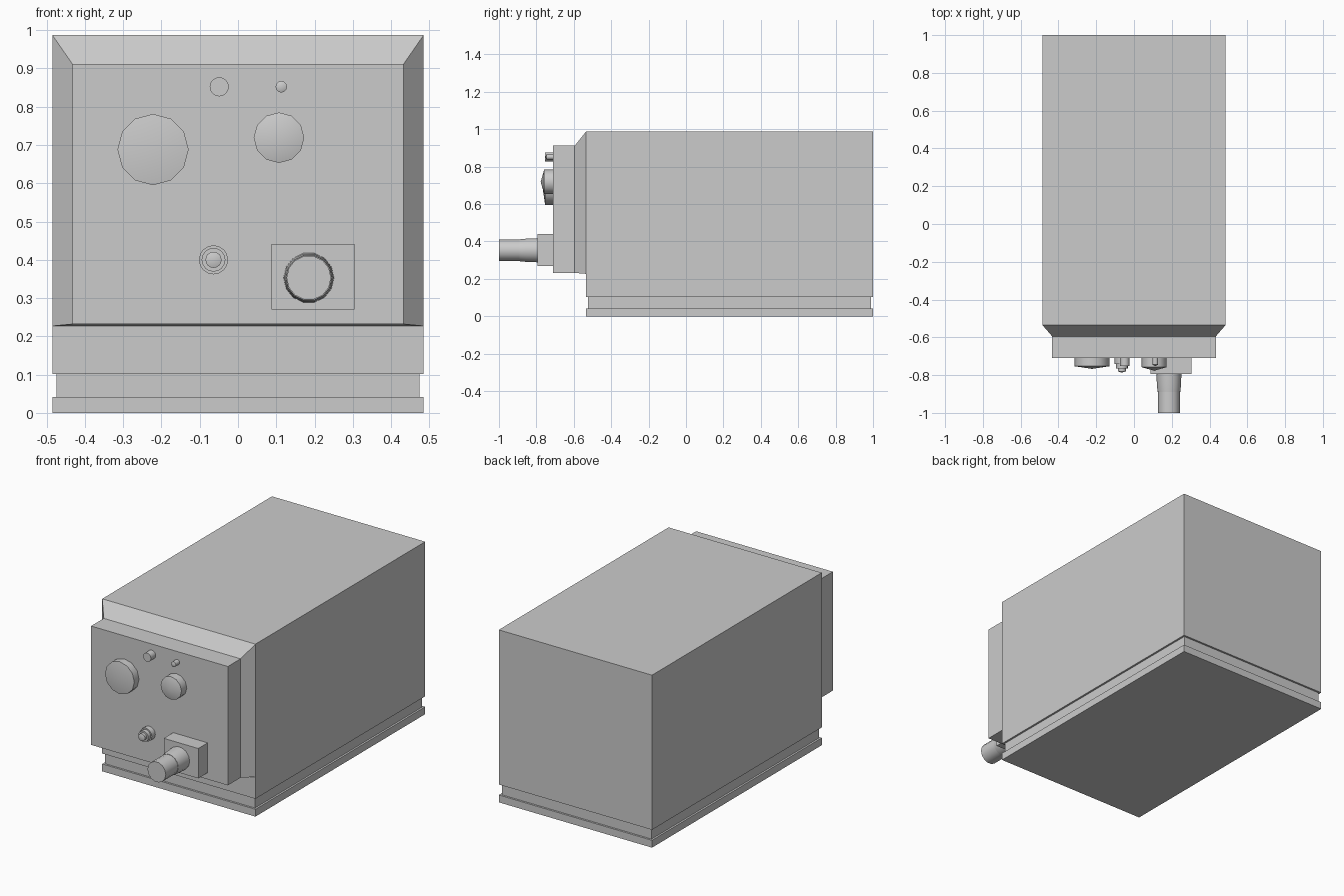
import bpy, bmesh
from math import cos, sin, tau, radians

if "Cube" in bpy.data.objects:
    bpy.data.objects.remove(bpy.data.objects["Cube"])


def loft(name, rings, smooth=False, start_cap=True):
    """Skin a list of rings; a ring holding one point closes to a tip."""
    bm = bmesh.new()
    loops = [[bm.verts.new(p) for p in ring] for ring in rings]
    for a, b in zip(loops, loops[1:]):
        n = len(a)
        for i in range(n):
            j = (i + 1) % n
            if len(b) == 1:
                bm.faces.new((a[i], a[j], b[0]))
            else:
                bm.faces.new((a[i], a[j], b[j], b[i]))
    if start_cap:
        bm.faces.new(loops[0][::-1])
    if len(loops[-1]) > 1:
        bm.faces.new(loops[-1])
    bmesh.ops.recalc_face_normals(bm, faces=bm.faces)
    mesh = bpy.data.meshes.new(name)
    bm.to_mesh(mesh)
    bm.free()
    obj = bpy.data.objects.new(name, mesh)
    bpy.context.collection.objects.link(obj)
    if smooth:
        bpy.ops.object.select_all(action='DESELECT')
        obj.select_set(True)
        bpy.context.view_layer.objects.active = obj
        bpy.ops.object.shade_smooth_by_angle(angle=radians(35))
    return obj


def flat_ring(z, inset):
    """Horizontal case outline at height z."""
    x, y0, y1 = 0.485 - inset, -0.535 + inset, 1 - inset
    return [(-x, y0, z), (x, y0, z), (x, y1, z), (-x, y1, z)]


def upright_ring(y, x0, x1, z0, z1):
    """Rectangle facing the front at depth y."""
    return [(x0, y, z0), (x1, y, z0), (x1, y, z1), (x0, y, z1)]


def turned(name, x, z, profile, sides=12):
    """Round part along y from (y, radius) pairs."""
    rings = []
    for y, r in profile:
        if r == 0:
            rings.append([(x, y, z)])
        else:
            rings.append([(x + r * cos(tau * i / sides), y,
                           z + r * sin(tau * i / sides)) for i in range(sides)])
    return loft(name, rings, smooth=True)


# Case with a recessed groove above its base
loft("case", [flat_ring(z, inset) for z, inset in
              [(0, 0), (0.042, 0), (0.042, 0.011), (0.102, 0.011),
               (0.102, 0), (0.987, 0)]])

# Raised front panel with a sloped rim
loft("front_panel", [upright_ring(-0.535, -0.485, 0.485, 0.227, 0.987),
                     upright_ring(-0.595, -0.433, 0.433, 0.232, 0.912),
                     upright_ring(-0.71, -0.433, 0.433, 0.232, 0.912)],
     start_cap=False)

# Knobs with shallow pointed faces
BACK = -0.705
turned("large_knob", -0.222, 0.688, [(BACK, 0.093), (-0.753, 0.093), (-0.767, 0)])
turned("small_knob", 0.107, 0.719, [(BACK, 0.066), (-0.758, 0.066), (-0.777, 0)])

# Indicator and toggle above the knobs
turned("indicator", -0.049, 0.852, [(BACK, 0.025), (-0.753, 0.025)], 16)
turned("toggle", 0.113, 0.852, [(BACK, 0.015), (-0.745, 0.015), (-0.752, 0)])

# Stepped socket
turned("socket", -0.064, 0.4, [(BACK, 0.038), (-0.742, 0.038), (-0.742, 0.031),
                               (-0.765, 0.031), (-0.765, 0.021),
                               (-0.78, 0.021), (-0.787, 0)], 16)

# Plug housing and the cable plug that projects from it
loft("plug_housing", [upright_ring(y, 0.087, 0.305, 0.27, 0.441)
                      for y in (BACK, -0.795)])
turned("cable_plug", 0.185, 0.353, [(-0.79, 0.066), (-0.85, 0.064),
                                    (-0.89, 0.06), (-0.89, 0.058), (-1, 0.058)], 14)
